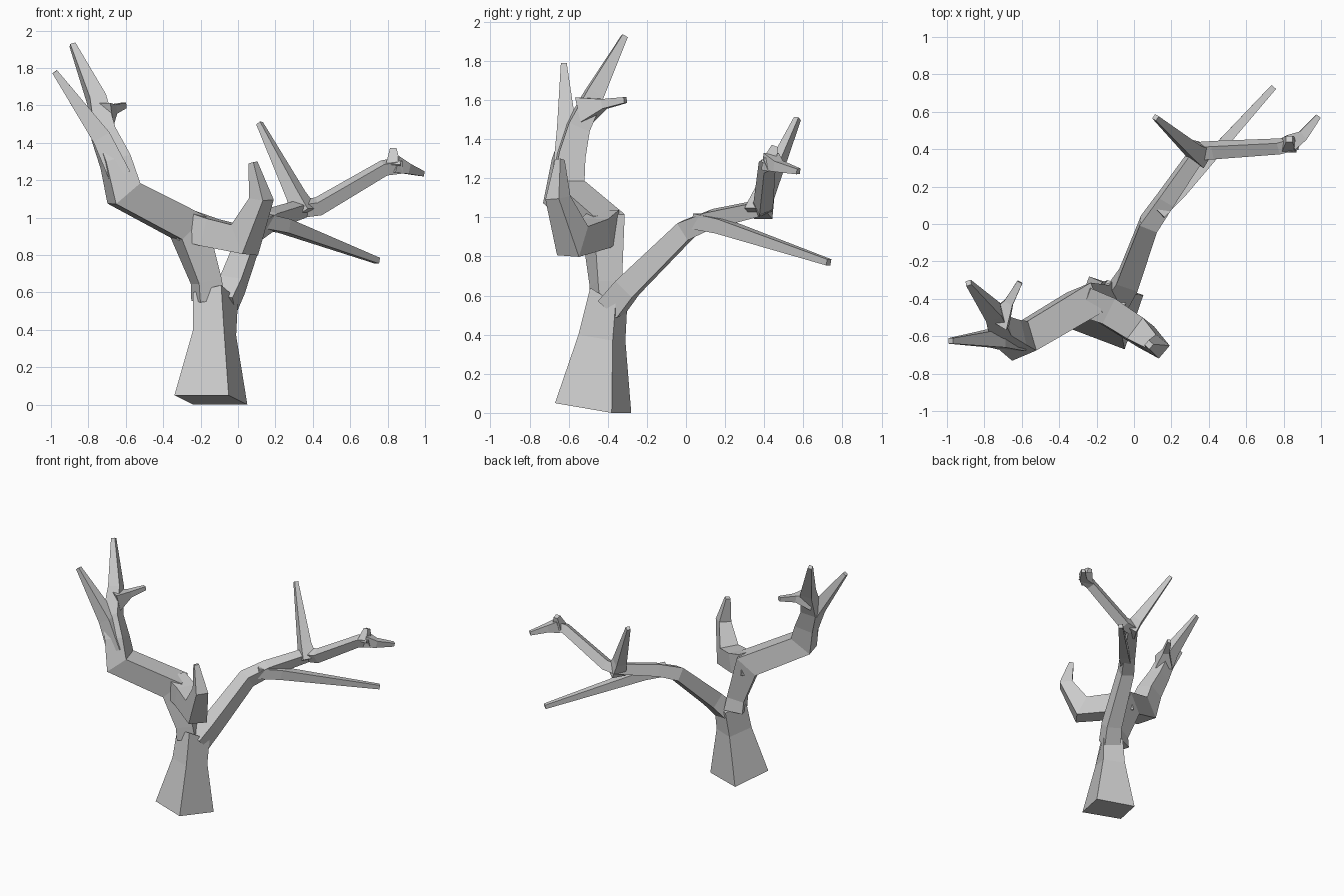
import bpy, bmesh
from math import radians, sin, cos, sqrt
from mathutils import Vector, Matrix

if "Cube" in bpy.data.objects:
    bpy.data.objects.remove(bpy.data.objects["Cube"])

bark = bpy.data.materials.new("grey_bark")
bark.use_nodes = True
GREY = (0.6, 0.6, 0.6, 1)
bark.diffuse_color = GREY
bark.node_tree.nodes["Principled BSDF"].inputs["Base Color"].default_value = GREY


def loft(name, rings):
    """Skin four-cornered rings into a closed, flat-shaded limb."""
    bm = bmesh.new()
    loops = [[bm.verts.new(p) for p in ring] for ring in rings]
    for a, b in zip(loops, loops[1:]):
        for i in range(4):
            j = (i + 1) % 4
            bm.faces.new((a[i], a[j], b[j], b[i]))
    bm.faces.new(loops[0][::-1])
    bm.faces.new(loops[-1])
    bmesh.ops.recalc_face_normals(bm, faces=bm.faces)
    mesh = bpy.data.meshes.new(name)
    bm.to_mesh(mesh)
    bm.free()
    mesh.materials.append(bark)
    bpy.context.collection.objects.link(bpy.data.objects.new(name, mesh))


def limb(name, path, twist=0):
    """Square tapered tube along (x, y, z, width) points with mitred bends."""
    pts = [Vector(p[:3]) for p in path]
    dirs = [(b - a).normalized() for a, b in zip(pts, pts[1:])]
    ref = Vector((0, 0, 1)) if abs(dirs[0].z) < 0.9 else Vector((0, 1, 0))
    side = dirs[0].cross(ref).normalized()
    side = Matrix.Rotation(radians(twist), 3, dirs[0]) @ side
    rings = []
    for i, p in enumerate(pts):
        d = dirs[max(i - 1, 0)]
        nxt = dirs[min(i, len(dirs) - 1)]
        normal = (d + nxt).normalized()
        up = d.cross(side)
        h = path[i][3] / 2
        ring = []
        for s, t in ((-1, -1), (1, -1), (1, 1), (-1, 1)):
            off = side * s * h + up * t * h
            ring.append(p + off - d * (off.dot(normal) / d.dot(normal)))
        rings.append(ring)
        side = d.rotation_difference(nxt) @ side
    loft(name, rings)


# Trunk: flared, slightly turned and leaning foot
loft("trunk", [
    [(-.34, -.56, .05), (-.05, -.67, .05), (.05, -.38, 0), (-.24, -.28, 0)],
    [(-.24, -.49, .4), (-.075, -.55, .4), (-.01, -.375, .37), (-.17, -.31, .37)],
    [(-.24, -.43, .6), (-.09, -.49, .64), (0, -.36, .56), (-.14, -.3, .56)],
])

# Left-leaning main bough
limb("main_bough", [(-.16, -.4, .56, .14), (-.17, -.41, .66, .13),
                    (-.265, -.42, .95, .17), (-.61, -.625, 1.13, .16),
                    (-.655, -.6, 1.3, .14), (-.72, -.56, 1.45, .115),
                    (-.755, -.47, 1.63, .09), (-.885, -.315, 1.925, .03)], 20)
limb("bough_outer_twig", [(-.63, -.62, 1.22, .12), (-.73, -.61, 1.43, .1),
                          (-.98, -.625, 1.78, .03)])
limb("bough_inner_twig", [(-.73, -.52, 1.55, .13), (-.67, -.42, 1.58, .05),
                          (-.61, -.31, 1.6, .03)])

# Short hooked branch at the front
limb("hooked_branch", [(-.28, -.41, .96, .16), (-.15, -.46, .92, .15),
                       (.035, -.58, .88, .14), (.125, -.655, 1.1, .09),
                       (.08, -.645, 1.295, .035)])

# Long bough reaching back
limb("back_bough", [(-.08, -.38, .54, .13), (-.03, -.3, .64, .12),
                    (.08, 0, .935, .1), (.17, .13, .99, .09),
                    (.35, .39, 1.05, .075), (.43, .395, 1.06, .075),
                    (.78, .415, 1.265, .065), (.87, .44, 1.28, .07)], 15)
limb("back_bough_up_twig", [(.36, .37, 1.02, .11), (.31, .4, 1.12, .08),
                            (.115, .57, 1.505, .028)])
limb("back_bough_low_twig", [(.13, .06, .98, .08), (.25, .18, .955, .075),
                             (.745, .73, .77, .032)])
limb("back_bough_tip_knob", [(.83, .42, 1.27, .08), (.83, .455, 1.365, .035)])
limb("back_bough_tip_twig", [(.83, .43, 1.285, .09), (.9, .47, 1.262, .055),
                             (.985, .575, 1.235, .028)])
